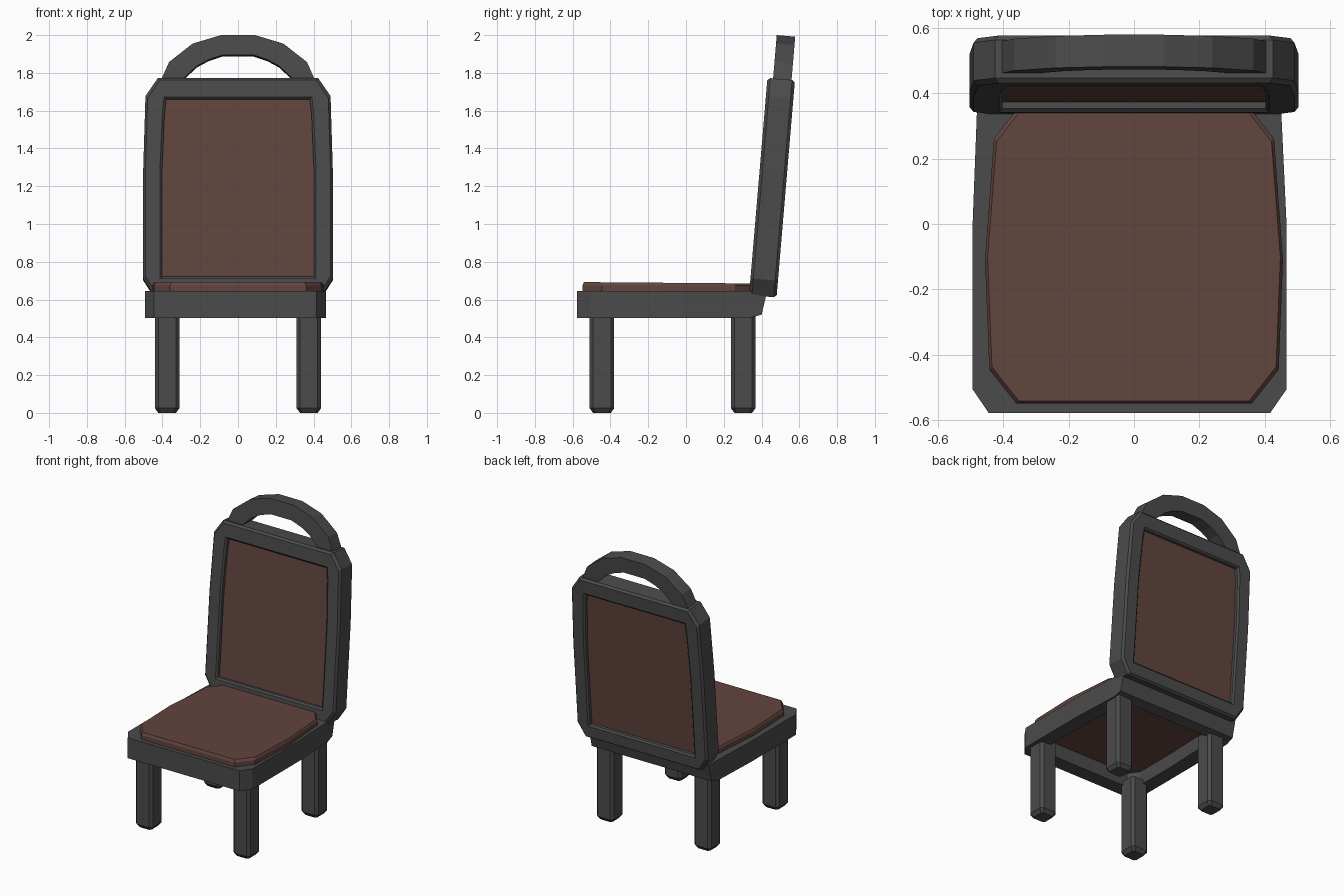
import bpy, bmesh, math

if "Cube" in bpy.data.objects:
    bpy.data.objects.remove(bpy.data.objects["Cube"])


def material(name, rgb):
    m = bpy.data.materials.new(name)
    m.diffuse_color = (*rgb, 1)
    m.use_nodes = True
    m.node_tree.nodes["Principled BSDF"].inputs["Base Color"].default_value = m.diffuse_color
    return m


GREY = material("dark grey frame", (0.070, 0.070, 0.070))
BROWN = material("brown leather", (0.122, 0.059, 0.048))


def loft(name, loops, mat, ring=False):
    """Bridge equal-length loops; ring joins last to first, otherwise cap ends."""
    bm = bmesh.new()
    vs = [[bm.verts.new(p) for p in lp] for lp in loops]
    n = len(vs[0])
    pairs = list(zip(vs, vs[1:])) + ([(vs[-1], vs[0])] if ring else [])
    for a, b in pairs:
        for i in range(n):
            j = (i + 1) % n
            bm.faces.new((a[i], a[j], b[j], b[i]))
    if not ring:
        bm.faces.new(vs[0])
        bm.faces.new(vs[-1])
    bmesh.ops.recalc_face_normals(bm, faces=bm.faces)
    me = bpy.data.meshes.new(name)
    bm.to_mesh(me)
    bm.free()
    me.materials.append(mat)
    ob = bpy.data.objects.new(name, me)
    bpy.context.collection.objects.link(ob)
    return ob


def mirrored(half):
    """Right-hand half outline -> full symmetric outline."""
    return half + [(-x, v) for x, v in reversed(half)]


def shrink(pts, b, cx=0.0):
    """Move an outline inwards by b on both axes (negative b grows it)."""
    cv = (min(p[1] for p in pts) + max(p[1] for p in pts)) / 2
    return [(x - b * math.copysign(1, x - cx), v - b * math.copysign(1, v - cv)) for x, v in pts]


def flat(pts, z):
    return [(x, y, z) for x, y in pts]


# Legs: chamfered square posts with bevelled feet
def octagon(cx, cy, r, c):
    k = r - c
    return [(cx + x, cy + y) for x, y in
            [(r, -k), (r, k), (k, r), (-k, r), (-r, k), (-r, -k), (-k, -r), (k, -r)]]


for row, cy in (("front", -0.445), ("rear", 0.303)):
    for side, cx in (("left", -0.375), ("right", 0.375)):
        loft(f"{row}_{side}_leg",
             [flat(octagon(cx, cy, 0.047, 0.012), 0),
              flat(octagon(cx, cy, 0.065, 0.018), 0.025),
              flat(octagon(cx, cy, 0.065, 0.018), 0.53)], GREY)

# Seat frame: open ring, nearly square rear corners, rear rail sloping under the backrest
outer = [(-0.444, -0.577), (0.416, -0.577), (0.466, -0.505), (0.466, 0), (0.450, 0.34),
         (0.445, 0.43), (-0.475, 0.43), (-0.480, 0.34), (-0.493, 0), (-0.493, -0.505)]
inner = shrink(outer, 0.1, -0.015)
rear_up = lambda pts: [(x, y - 0.03, 0.52) if y > 0.4 else (x, y, 0.503) for x, y in pts]
loft("seat_frame", [rear_up(outer), flat(outer, 0.645), flat(inner, 0.645), flat(inner, 0.503)],
     GREY, ring=True)

# Seat cushion: bulged sides, bevelled rim, top falling slightly to the rear
cush = mirrored([(0.36, -0.548), (0.442, -0.445), (0.455, -0.11), (0.428, 0.26), (0.35, 0.36), (0.33, 0.40)])
top = shrink(cush, 0.008)
loft("seat_cushion", [flat(cush, 0.60), flat(cush, 0.675),
                      [(x, y, 0.688 - 0.008 * y) for x, y in top]], BROWN)

# Backrest plane: v runs up the tilted back, d runs through its thickness
T = math.radians(4.84)


def tilt(pts, d):
    s, c = math.sin(T), math.cos(T)
    return [(x, 0.34 + v * s + d * c, 0.637 + v * c - d * s) for x, v in pts]


# Backrest frame: ring with bevelled outer and inner edges
bo = mirrored([(0.445, -0.014), (0.502, 0.075), (0.502, 0.65), (0.49, 1.045), (0.425, 1.14)])
bi = mirrored([(0.402, 0.085), (0.402, 0.15), (0.402, 0.65), (0.389, 0.95), (0.380, 1.028)])
bo_s, bi_w = shrink(bo, 0.012), shrink(bi, -0.011)
F, B = -0.005, 0.141
loft("backrest_frame",
     [tilt(bo_s, F), tilt(bo, F + 0.015), tilt(bo, B - 0.015), tilt(bo_s, B),
      tilt(bi_w, B), tilt(bi, B - 0.01), tilt(bi, F + 0.01), tilt(bi_w, F)], GREY, ring=True)

# Backrest panel: recessed in front and behind
panel = shrink(bi, -0.02)
loft("backrest_panel", [tilt(panel, F + 0.03), tilt(panel, B - 0.03)], BROWN)

# Top handle: faceted arch swept between outer and inner polylines
arch_o = [(0.415, 1.09), (0.405, 1.137), (0.365, 1.227), (0.24, 1.325), (0.09, 1.370)]
arch_i = [(0.33, 1.09), (0.29, 1.137), (0.22, 1.205), (0.155, 1.24), (0.08, 1.265)]
arch_o, arch_i = mirrored(arch_o), mirrored(arch_i)
edges = [tilt(arch_o, 0.025), tilt(arch_o, 0.123), tilt(arch_i, 0.123), tilt(arch_i, 0.025)]
loft("top_handle", [list(section) for section in zip(*edges)], GREY)
